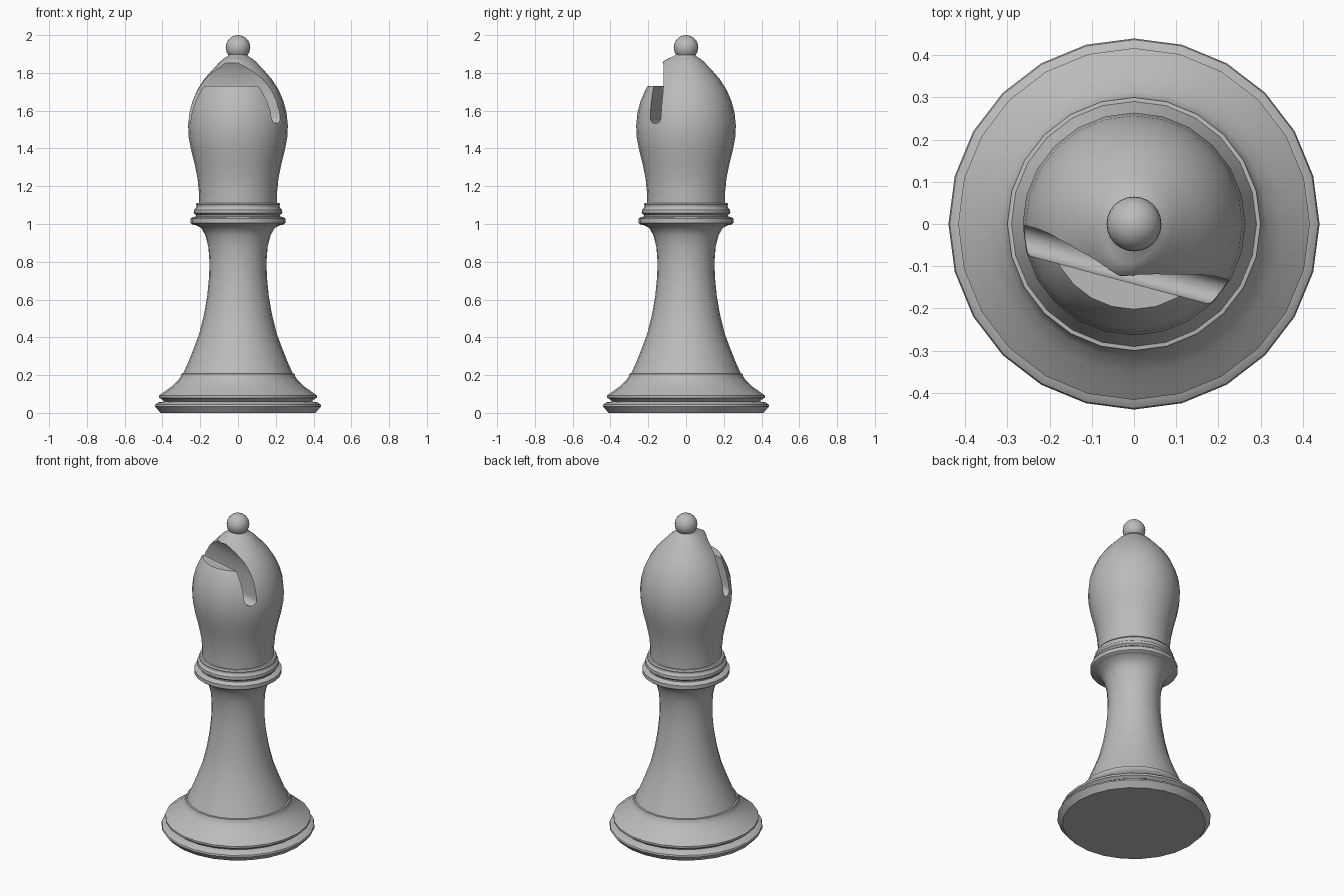
import bpy
import bmesh
import math

SIDES = 24
TILT = math.radians(15)  # the mitre slot is turned by one segment

if "Cube" in bpy.data.objects:
    bpy.data.objects.remove(bpy.data.objects["Cube"], do_unlink=True)

# One plain grey for the whole piece
grey = bpy.data.materials.new("plain grey")
grey.use_nodes = True
grey.diffuse_color = (0.5, 0.5, 0.5, 1)
grey.node_tree.nodes["Principled BSDF"].inputs["Base Color"].default_value = (0.5, 0.5, 0.5, 1)


def make_object(name, bm):
    bmesh.ops.recalc_face_normals(bm, faces=bm.faces)
    mesh = bpy.data.meshes.new(name)
    bm.to_mesh(mesh)
    bm.free()
    mesh.materials.append(grey)
    obj = bpy.data.objects.new(name, mesh)
    bpy.context.collection.objects.link(obj)
    return obj


def smooth(obj, degrees):
    bpy.ops.object.select_all(action="DESELECT")
    obj.select_set(True)
    bpy.context.view_layer.objects.active = obj
    bpy.ops.object.shade_smooth_by_angle(angle=math.radians(degrees))


def lathe(name, profile, shape=lambda r, z, a: r):
    """Closed solid of revolution from (radius, height) points."""
    bm = bmesh.new()
    rings = []
    for r, z in profile:
        ring = []
        for i in range(SIDES):
            a = math.tau * i / SIDES
            rr = shape(r, z, a)
            ring.append(bm.verts.new((rr * math.cos(a), rr * math.sin(a), z)))
        rings.append(ring)
    for low, high in zip(rings, rings[1:]):
        for i in range(SIDES):
            j = (i + 1) % SIDES
            bm.faces.new((low[i], low[j], high[j], high[i]))
    bm.faces.new(rings[0][::-1])
    bm.faces.new(rings[-1])
    return make_object(name, bm)


# Foot with its groove and sloping shoulder
foot = lathe("foot", [
    (0.41, 0), (0.44, 0.035), (0.437, 0.045), (0.42, 0.056), (0.39, 0.06),
    (0.395, 0.066), (0.417, 0.08), (0.417, 0.092), (0.40, 0.105),
    (0.35, 0.14), (0.315, 0.175), (0.302, 0.195), (0.30, 0.207), (0.28, 0.21)])

# Waisted stem
stem = lathe("stem", [
    (0.292, 0.205), (0.265, 0.265), (0.235, 0.34), (0.205, 0.42),
    (0.18, 0.52), (0.163, 0.62), (0.153, 0.72), (0.151, 0.80),
    (0.157, 0.88), (0.172, 0.94), (0.195, 0.98), (0.23, 0.997)])

# Stepped collar
collar = lathe("collar", [
    (0.20, 0.99), (0.24, 0.997), (0.251, 1.005), (0.251, 1.028),
    (0.24, 1.036), (0.222, 1.04), (0.222, 1.047), (0.235, 1.058),
    (0.233, 1.075), (0.222, 1.085), (0.22, 1.095), (0.224, 1.103),
    (0.218, 1.112), (0.19, 1.113)])


# Head, with a raised lip above the slot
def lip(r, z, a):
    off = a - (1.5 * math.pi - TILT)
    return r + 0.032 * math.exp(-(off / 0.6) ** 2 - ((z - 1.86) / 0.03) ** 2)


head = lathe("head", [
    (0.206, 1.10), (0.207, 1.17), (0.214, 1.24), (0.23, 1.32),
    (0.248, 1.39), (0.261, 1.46), (0.264, 1.52), (0.257, 1.59),
    (0.241, 1.65), (0.215, 1.71), (0.18, 1.765), (0.15, 1.80),
    (0.122, 1.83), (0.094, 1.86), (0.073, 1.877), (0.055, 1.887),
    (0.047, 1.90)], lip)

# Slot cutter: (distance forward, height) outline swept across the head
outline = [(0.5, 1.73), (0.137, 1.73)]
for k in range(9):
    a = math.pi * k / 8
    outline.append((0.1035 + 0.0335 * math.cos(a), 1.565 - 0.0335 * math.sin(a)))
outline += [(0.07, 1.68), (0.074, 1.73), (0.085, 1.78), (0.1, 1.82),
            (0.116, 1.853), (0.5, 1.87)]
bm = bmesh.new()
ends = []
for side in (-0.5, 0.5):
    ends.append([bm.verts.new((
        side * math.cos(TILT) - d * math.sin(TILT),
        -side * math.sin(TILT) - d * math.cos(TILT), z)) for d, z in outline])
count = len(outline)
for i in range(count):
    j = (i + 1) % count
    bm.faces.new((ends[0][i], ends[0][j], ends[1][j], ends[1][i]))
bm.faces.new(ends[0])
bm.faces.new(ends[1][::-1])
cutter = make_object("slot_cutter", bm)

cut = head.modifiers.new("slot", "BOOLEAN")
cut.operation = "DIFFERENCE"
cut.solver = "EXACT"
cut.object = cutter
bpy.context.view_layer.objects.active = head
bpy.ops.object.modifier_apply(modifier=cut.name)
bpy.data.objects.remove(cutter, do_unlink=True)

# Ball finial
bm = bmesh.new()
bmesh.ops.create_uvsphere(bm, u_segments=SIDES, v_segments=16, radius=0.065)
bmesh.ops.translate(bm, verts=bm.verts, vec=(0, 0, 1.935))
finial = make_object("finial", bm)

for part in (foot, stem, collar, head, finial):
    smooth(part, 40)
